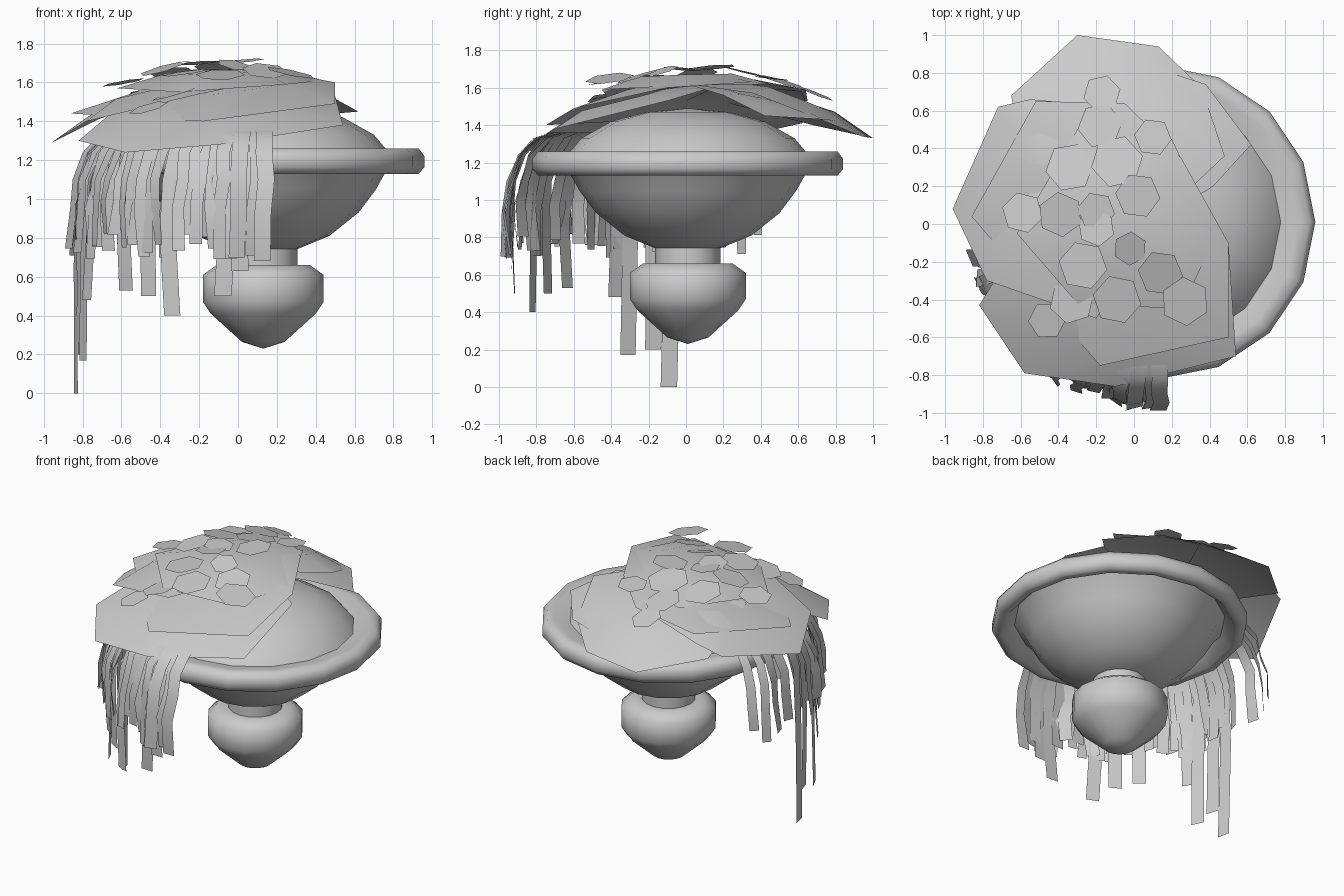
import bpy, math, random
from mathutils import Vector

random.seed(4)
cube = bpy.data.objects.get("Cube")
if cube:
    bpy.data.objects.remove(cube, do_unlink=True)

grey = bpy.data.materials.new("plain grey")
grey.use_nodes = True
colour = (0.6, 0.6, 0.6, 1)
grey.diffuse_color = colour
grey.node_tree.nodes["Principled BSDF"].inputs["Base Color"].default_value = colour

CENTRE = Vector((0.13, 0.01, 0))


def make(name, verts, faces, sharp=60):
    me = bpy.data.meshes.new(name)
    me.from_pydata([tuple(v) for v in verts], [], faces)
    me.materials.append(grey)
    me.shade_smooth()
    me.set_sharp_from_angle(angle=math.radians(sharp))
    ob = bpy.data.objects.new(name, me)
    bpy.context.collection.objects.link(ob)
    return ob


def lathe(name, profile, closed=False, sides=16):
    """Spin a (radius, height) profile; zero radius becomes a single pole."""
    verts, rings, faces = [], [], []
    for r, z in profile:
        n = sides if r > 0 else 1
        rings.append([len(verts) + i % n for i in range(sides)])
        for i in range(n):
            a = math.tau * i / sides
            verts.append(CENTRE + Vector((r * math.cos(a), r * math.sin(a), z)))
    pairs = list(zip(rings, rings[1:]))
    if closed:
        pairs.append((rings[-1], rings[0]))
    for lo, hi in pairs:
        for i in range(sides):
            j = (i + 1) % sides
            quad = dict.fromkeys((lo[i], lo[j], hi[j], hi[i]))
            faces.append(list(quad))
    return make(name, verts, faces)


# Pot: pointed foot, neck, bowl, rim with a shallow inner shelf, soil mound
lathe("foot", [(0, .23), (.11, .265), (.27, .41), (.31, .47), (.31, .61), (.24, .66), (.17, .66)])
lathe("neck", [(.175, .65), (.175, .75)])
lathe("bowl", [(0, .74), (.17, .74), (.34, .81), (.49, .93), (.58, 1.05), (.63, 1.14), (.69, 1.21)])
lathe("rim", [(.69, 1.2), (.75, 1.13), (.80, 1.13), (.83, 1.165), (.83, 1.22), (.80, 1.26),
              (.74, 1.26), (.63, 1.235)], closed=True)
lathe("soil_mound", [(.65, 1.235), (.57, 1.33), (.41, 1.42), (.22, 1.47), (0, 1.49)])


def big_leaf(name, outline, bulge=0.06):
    """A draped sheet: outer corners, a raised middle ring and a centre."""
    pts = [Vector(p) for p in outline]
    n = len(pts)
    mid = sum(pts, Vector()) / n + Vector((0, 0, bulge * 1.5))
    ring = [mid.lerp(p, 0.55) + Vector((0, 0, bulge * 0.7)) for p in pts]
    faces = []
    for i in range(n):
        j = (i + 1) % n
        faces += [(j, i, n + i, n + j)[::-1], (n + i, n + j, 2 * n)]
    make(name, pts + ring + [mid], faces)


# Broad overlapping leaves
big_leaf("back_leaf", [(-.65, .68, 1.40), (-.55, .1, 1.55), (.1, 0, 1.62), (.48, .36, 1.57),
                       (.36, .72, 1.43), (.13, .94, 1.34), (-.30, 1.0, 1.33)])
big_leaf("left_back_leaf", [(-.2, .3, 1.6), (.1, 0, 1.62), (.42, .2, 1.56), (.62, .42, 1.45),
                            (.38, .74, 1.43), (.13, .82, 1.42)], 0.02)
big_leaf("right_leaf", [(-.96, .08, 1.29), (-.78, -.3, 1.40), (-.2, -.5, 1.54), (.2, .1, 1.62),
                        (-.1, .62, 1.58), (-.55, .66, 1.47), (-.72, .62, 1.41)])
big_leaf("front_leaf", [(-.82, -.43, 1.30), (-.58, -.79, 1.24), (-.1, -.86, 1.28), (.54, -.70, 1.38),
                        (.5, -.1, 1.53), (0, .2, 1.62), (-.55, 0, 1.53)])
big_leaf("top_leaf", [(-.86, .04, 1.44), (-.18, -.75, 1.40), (.5, -.6, 1.49), (.5, -.1, 1.60),
                      (.25, .35, 1.63), (-.05, .64, 1.59), (-.52, .65, 1.53)])
big_leaf("crown_leaf", [(-.62, -.05, 1.57), (-.3, -.42, 1.55), (.25, -.45, 1.59), (.44, -.05, 1.61),
                        (.2, .45, 1.62), (-.3, .5, 1.60)], 0.05)


# Small hexagonal leaves: x, y, z, radius
LEAFLETS = [(-.17, .69, 1.57, .10), (-.18, .52, 1.63, .12), (.10, .46, 1.65, .10),
            (-.09, .33, 1.68, .14), (-.34, .30, 1.65, .13), (.02, .15, 1.71, .12),
            (-.59, .06, 1.60, .11), (-.39, .05, 1.67, .12), (-.20, .07, 1.70, .10),
            (-.20, -.02, 1.70, .10), (-.02, -.13, 1.69, .09), (-.27, -.22, 1.65, .13),
            (.14, -.26, 1.66, .12), (-.09, -.40, 1.64, .13), (.27, -.41, 1.65, .13),
            (-.33, -.41, 1.54, .12), (-.46, -.51, 1.47, .10)]

for k, (x, y, z, r) in enumerate(LEAFLETS):
    turn = random.uniform(0, 1)
    slope_x = -.55 * (x + .05) + random.uniform(-.2, .2)
    slope_y = -.55 * (y - .05) + random.uniform(-.2, .2)
    verts = []
    for i in range(6):
        a = turn + math.tau * i / 6
        dx, dy = r * math.cos(a), r * math.sin(a)
        verts.append((x + dx, y + dy, z + slope_x * dx + slope_y * dy))
    make(f"leaflet_{k + 1}", verts, [range(6)])


def strand(name, angle, bottom, width, reach, twist):
    """A ribbon that arches over the rim, then hangs down with a few kinks."""
    a = math.radians(angle)
    out = Vector((math.cos(a), math.sin(a), 0))
    across = Vector((-out.y, out.x, 0))
    path = [(.70, 1.36), (.79, 1.33), (.87, 1.24), (.92, 1.1),
            (.945, 1.1 - (1.1 - bottom) * .4), (.945, bottom)]
    verts = []
    for i, (r, z) in enumerate(path):
        loose = i / 5
        side = across * math.cos(twist * loose) + out * math.sin(twist * loose)
        sway = random.uniform(-.02, .02) * loose
        depth = random.uniform(-.02, .02) * loose
        mid = Vector((.1, 0, z)) + out * (r * reach + depth) + across * sway
        verts += [mid - side * width / 2, mid + side * width / 2]
    make(name, verts, [(i, i + 1, i + 3, i + 2) for i in range(0, 10, 2)])


# Hanging strands: long ones first, then the ragged fringe
LONG = {185: 0, 191: .2, 198: .17, 204: .48, 224: .53, 233: .5, 241: .4, 260: .5, 264: .63}
for angle, bottom in LONG.items():
    strand(f"long_strand_{angle}", angle, bottom, .09, 1.0, -.12)
fringe = [157, 163, 169, 178] + [186 + 2.7 * i for i in range(33)]
for k, angle in enumerate(fringe):
    reach = random.uniform(.96, 1.04) + (.03 if angle > 255 else 0)
    strand(f"strand_{k + 1}", angle, random.uniform(.68, .82), random.uniform(.06, .1),
           min(reach, 1.035), random.uniform(-.5, .5))
